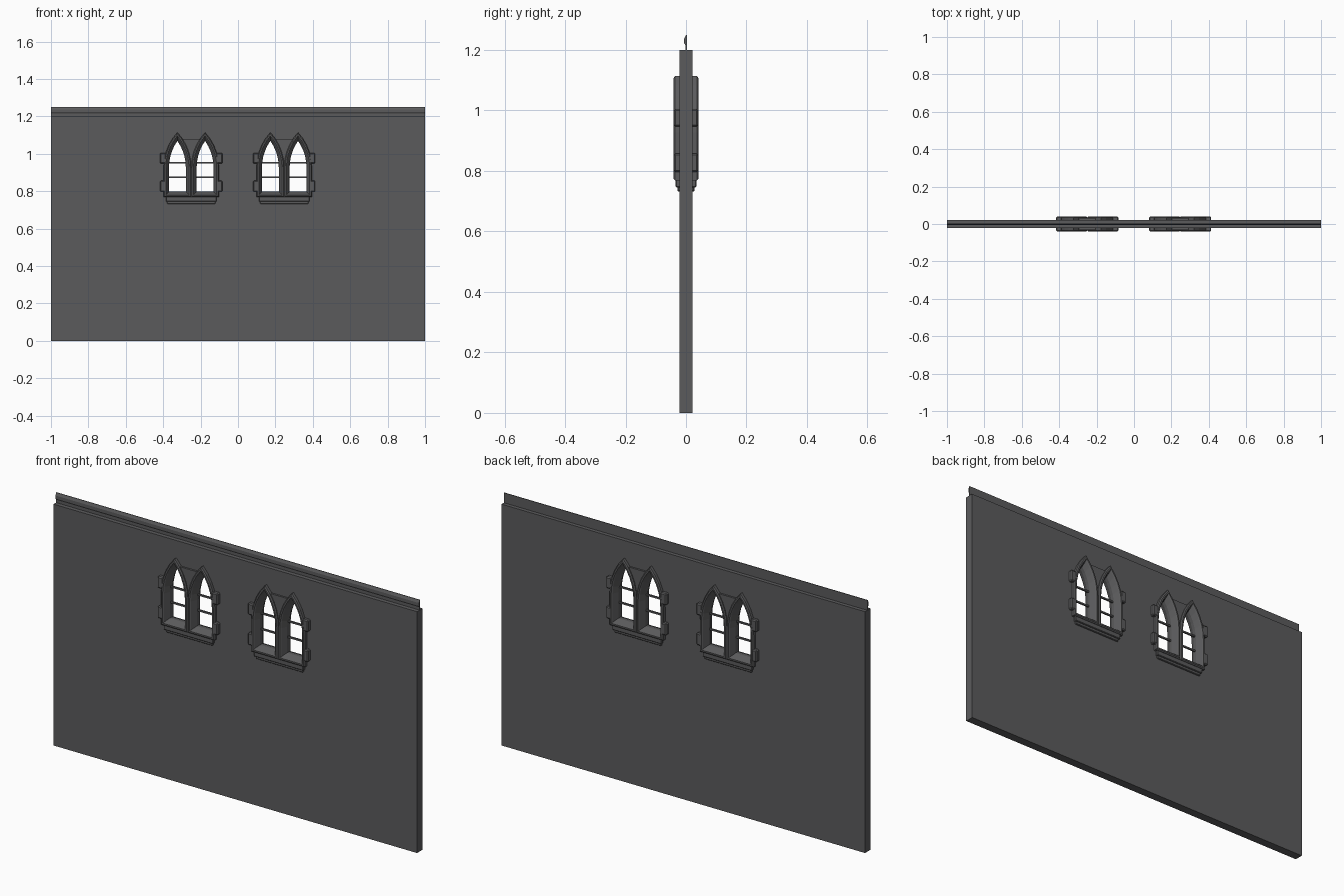
import bpy, bmesh, math
from mathutils import Vector

if "Cube" in bpy.data.objects:
    bpy.data.objects.remove(bpy.data.objects["Cube"])

stone = bpy.data.materials.new("dark_grey_stone")
stone.diffuse_color = (0.105, 0.105, 0.108, 1)
stone.use_nodes = True
stone.node_tree.nodes["Principled BSDF"].inputs["Base Color"].default_value = stone.diffuse_color

WINDOWS = (-0.25, 0.247)
HALF = 0.074          # half spacing between the twin lancets
OPEN_W, SILL_Z, SPRING, SHIFT = 0.045, 0.797, 0.927, 0.2


def finish(bm, name):
    bmesh.ops.recalc_face_normals(bm, faces=bm.faces)
    me = bpy.data.meshes.new(name)
    bm.to_mesh(me)
    bm.free()
    me.materials.append(stone)
    ob = bpy.data.objects.new(name, me)
    bpy.context.collection.objects.link(ob)
    return ob


def lancet(cx, w, n=5):
    """Pointed-arch outline of half width w, all outlines concentric."""
    r = w + SHIFT
    top = math.acos(SHIFT / r)
    right = [(w, SILL_Z - (w - OPEN_W))]
    right += [(r * math.cos(top * i / n) - SHIFT, SPRING + r * math.sin(top * i / n))
              for i in range(n + 1)]
    right[-1] = (0, right[-1][1])
    return [(cx + x, z) for x, z in right] + [(cx - x, z) for x, z in right[-2::-1]]


def box(name, x0, x1, y0, y1, z0, z1, bevel=0.0):
    bm = bmesh.new()
    bmesh.ops.create_cube(bm, size=1)
    for v in bm.verts:
        v.co = Vector(((x0 + x1) / 2 + v.co.x * (x1 - x0),
                       (y0 + y1) / 2 + v.co.y * (y1 - y0),
                       (z0 + z1) / 2 + v.co.z * (z1 - z0)))
    if bevel:
        bmesh.ops.bevel(bm, geom=bm.edges[:], offset=bevel, segments=1, affect='EDGES')
    return finish(bm, name)


def prism(name, outline, a, b, place):
    """Extrude a 2D outline from a to b; place(p, t) gives the 3D point."""
    bm = bmesh.new()
    lo = [bm.verts.new(place(p, a)) for p in outline]
    hi = [bm.verts.new(place(p, b)) for p in outline]
    bm.faces.new(lo)
    bm.faces.new(hi[::-1])
    for i in range(len(lo)):
        j = (i + 1) % len(lo)
        bm.faces.new((lo[i], lo[j], hi[j], hi[i]))
    return finish(bm, name)


# wall slab with four arched holes
bm = bmesh.new()
loops = [[(-1, 0), (1, 0), (1, 1.2), (-1, 1.2)]]
loops += [lancet(c + s * HALF, 0.058) for c in WINDOWS for s in (-1, 1)]
edges = []
for loop in loops:
    vs = [bm.verts.new((x, -0.0215, z)) for x, z in loop]
    edges += [bm.edges.new((vs[i], vs[(i + 1) % len(vs)])) for i in range(len(vs))]
bmesh.ops.triangle_fill(bm, edges=edges, use_beauty=True, normal=(0, -1, 0))
ext = bmesh.ops.extrude_face_region(bm, geom=bm.faces[:], use_keep_orig=True)
for g in ext["geom"]:
    if isinstance(g, bmesh.types.BMVert):
        g.co.y = 0.0215
finish(bm, "wall")

# hooked connecting lip along the top
prism("top_lip", [(0.003, 1.195), (0.003, 1.25), (0.0, 1.25), (-0.006, 1.237),
                  (-0.006, 1.222), (-0.001, 1.214), (-0.001, 1.195)],
      -1, 1, lambda p, t: (t, p[0], p[1]))

# moulding cross-section: half width against depth, mirrored front to back
half = [(0.074, -0.036), (0.069, -0.041), (0.062, -0.041), (0.057, -0.036), (0.045, -0.008)]
SECTION = half + [(w, -y) for w, y in half[::-1]]

for c in WINDOWS:
    for s in (-1, 1):
        cx = c + s * HALF
        # arched stone surround
        bm = bmesh.new()
        rings = [[bm.verts.new((x, y, z)) for x, z in lancet(cx, w)] for w, y in SECTION]
        for k, a in enumerate(rings):
            b = rings[(k + 1) % len(rings)]
            for i in range(len(a)):
                j = (i + 1) % len(a)
                bm.faces.new((a[i], a[j], b[j], b[i]))
        finish(bm, "arch_surround")
        # window bars
        for z in (0.952, 0.874):
            box("window_bar", cx - 0.047, cx + 0.047, -0.004, 0.004, z - 0.004, z + 0.004)
        # projecting side blocks
        for z0, z1 in ((0.947, 1.005), (0.797, 0.857)):
            xs = sorted((c + s * 0.166, c + s * 0.134))
            box("side_block", xs[0], xs[1], -0.0405, 0.0405, z0, z1, 0.005)
    # infill between the two arch heads
    prism("arch_infill", [(c - 0.045, 1.08), (c + 0.045, 1.08), (c + 0.012, 0.98), (c, 0.93),
                          (c - 0.012, 0.98)],
          -0.031, 0.031, lambda p, t: (p[0], t, p[1]))
    # stepped sill
    box("sill_upper", c - 0.136, c + 0.136, -0.034, 0.034, 0.745, 0.775, 0.003)
    box("sill_lower", c - 0.13, c + 0.13, -0.028, 0.028, 0.732, 0.75, 0.003)
